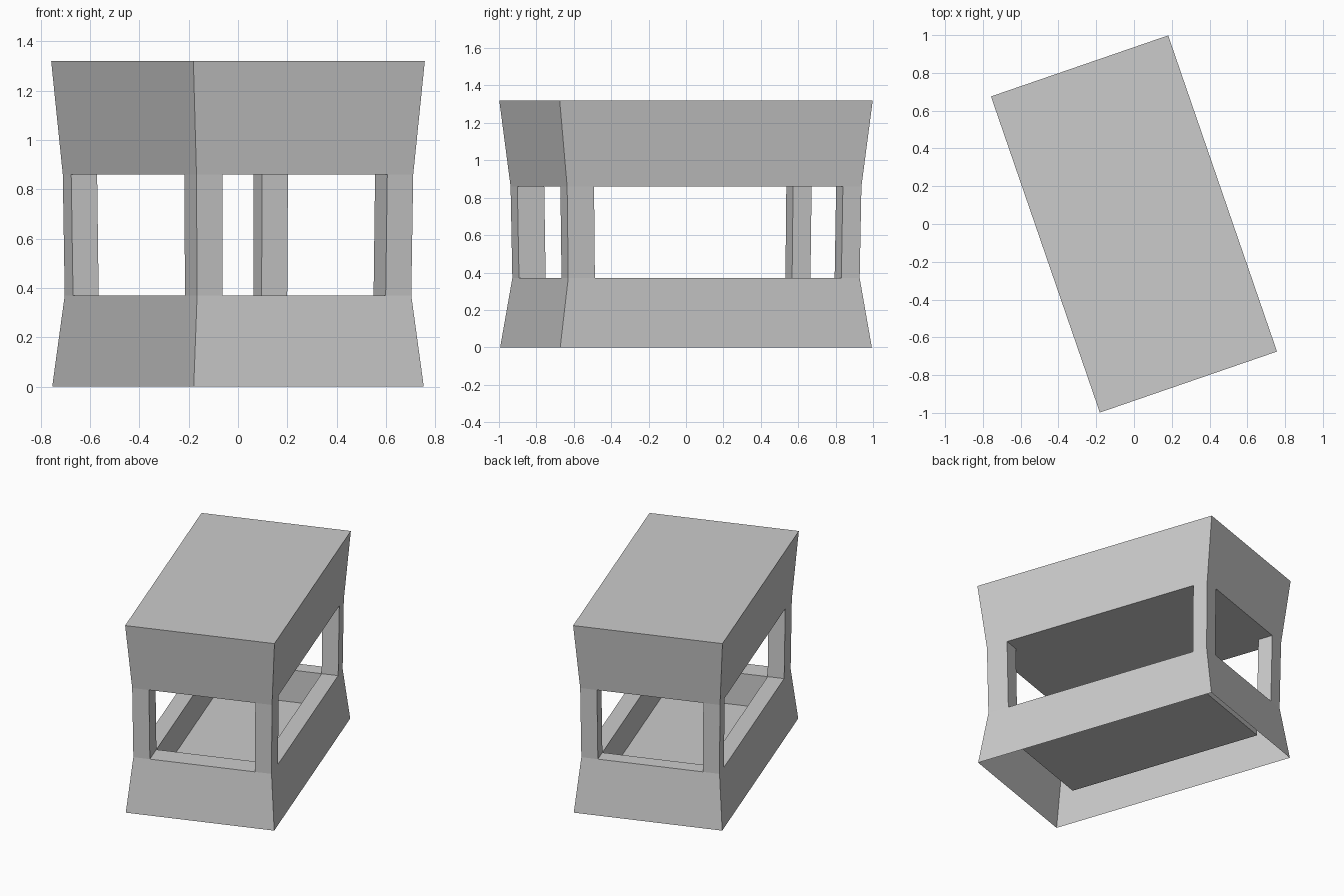
import bpy, bmesh, math

if "Cube" in bpy.data.objects:
    bpy.data.objects.remove(bpy.data.objects["Cube"])

YAW = math.radians(19)
FLOOR_Z, SILL_Z, HEAD_Z, TOP_Z = 0.145, 0.37, 0.86, 1.32


def grid(half_x, half_y):
    """Plan lines at one level: outer wall and post edges in x and y."""
    sx, sy = half_x / 0.46, half_y / 0.826
    return ([-half_x, -0.35 * sx, 0.35 * sx, half_x],
            [-half_y, -0.675 * sy, 0.722 * sy, half_y])


SILL, HEAD = grid(0.459, 0.824), grid(0.4645, 0.832)


def cell(g, z, i, j, i2=None, j2=None):
    """Counter-clockwise corners of a rectangle between plan lines."""
    i2, j2 = i2 or i + 1, j2 or j + 1
    xs, ys = g
    return [(xs[i], ys[j], z), (xs[i2], ys[j], z), (xs[i2], ys[j2], z), (xs[i], ys[j2], z)]


def rect(hx, hy, z):
    return [(-hx, -hy, z), (hx, -hy, z), (hx, hy, z), (-hx, hy, z)]


def band(low, high):
    """Four walls joining two rectangles."""
    return [[low[k], low[(k + 1) % 4], high[(k + 1) % 4], high[k]] for k in range(4)]


def add_part(name, faces):
    bm = bmesh.new()
    for f in faces:
        bm.faces.new([bm.verts.new(p) for p in f])
    bmesh.ops.remove_doubles(bm, verts=bm.verts, dist=1e-5)
    mesh = bpy.data.meshes.new(name)
    bm.to_mesh(mesh)
    bm.free()
    obj = bpy.data.objects.new(name, mesh)
    obj.rotation_euler.z = YAW
    bpy.context.collection.objects.link(obj)


SIDES = [(1, 0), (0, 1), (2, 1), (1, 2)]

# Base: flared skirt open below, sill ledges and a sunken floor tray
tray_top = cell(SILL, SILL_Z, 1, 1)
tray_floor = [(x, y, FLOOR_Z) for x, y, z in tray_top]
base = band(rect(0.493, 0.881, 0), cell(SILL, SILL_Z, 0, 0, 3, 3))
base += [cell(SILL, SILL_Z, i, j) for i, j in SIDES]
base += [f[::-1] for f in band(tray_floor, tray_top)] + [tray_floor]
add_part("base", base)

# Corner posts
for i, x_name in ((0, "left"), (2, "right")):
    for j, y_name in ((0, "front"), (2, "back")):
        add_part(f"{y_name}_{x_name}_post",
                 band(cell(SILL, SILL_Z, i, j), cell(HEAD, HEAD_Z, i, j)))

# Roof: flared block with a flat ceiling and top
roof_top = rect(0.496, 0.885, TOP_Z)
roof = band(cell(HEAD, HEAD_Z, 0, 0, 3, 3), roof_top) + [roof_top]
roof += [cell(HEAD, HEAD_Z, i, j)[::-1] for i, j in SIDES + [(1, 1)]]
add_part("roof", roof)
